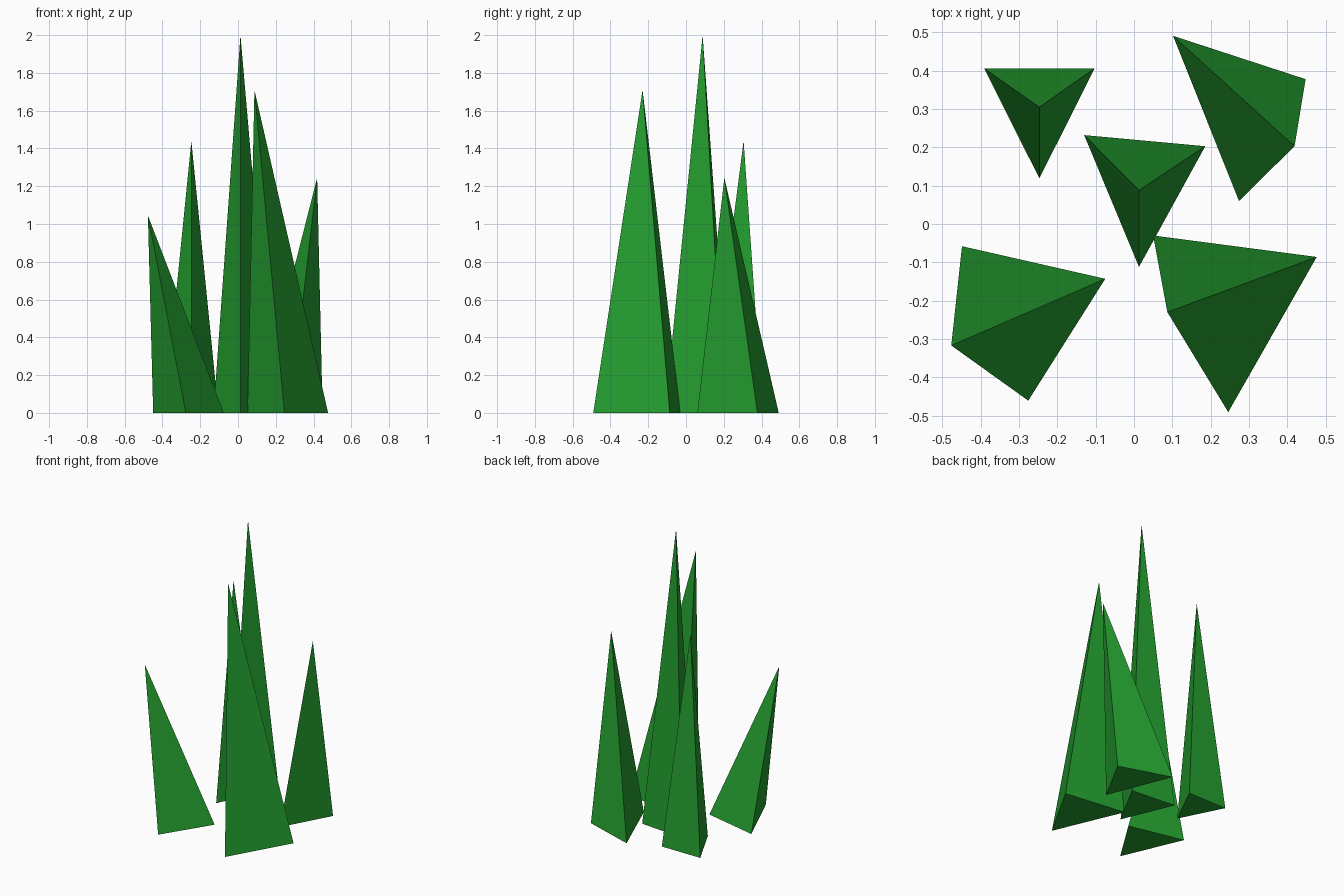
import bpy
import bmesh

if "Cube" in bpy.data.objects:
    bpy.data.objects.remove(bpy.data.objects["Cube"])

# Shared grass green
green = bpy.data.materials.new("grass_green")
green.diffuse_color = (0.018, 0.355, 0.03, 1.0)
green.use_nodes = True
green.node_tree.nodes["Principled BSDF"].inputs["Base Color"].default_value = green.diffuse_color


def blade(name, base, tip):
    """Three-sided spike: triangular base on the ground, leaning to a tip."""
    bm = bmesh.new()
    corners = [bm.verts.new((x, y, 0)) for x, y in base]
    apex = bm.verts.new(tip)
    bm.faces.new(corners)
    for i in range(3):
        bm.faces.new((corners[i], corners[(i + 1) % 3], apex))
    bmesh.ops.recalc_face_normals(bm, faces=bm.faces)
    mesh = bpy.data.meshes.new(name)
    bm.to_mesh(mesh)
    bm.free()
    mesh.materials.append(green)
    obj = bpy.data.objects.new(name, mesh)
    bpy.context.collection.objects.link(obj)


# Tall middle blade and the four around it
blade("center_blade",
      [(-0.13, 0.232), (0.186, 0.203), (0.013, -0.112)], (0.013, 0.088, 2.0))
blade("back_left_blade",
      [(-0.391, 0.406), (-0.103, 0.406), (-0.247, 0.119)], (-0.247, 0.305, 1.44))
blade("back_right_blade",
      [(0.102, 0.491), (0.448, 0.378), (0.274, 0.06)], (0.419, 0.203, 1.245))
blade("front_left_blade",
      [(-0.449, -0.058), (-0.075, -0.143), (-0.276, -0.461)], (-0.477, -0.317, 1.045))
blade("front_right_blade",
      [(0.05, -0.03), (0.477, -0.086), (0.246, -0.491)], (0.087, -0.23, 1.71))
